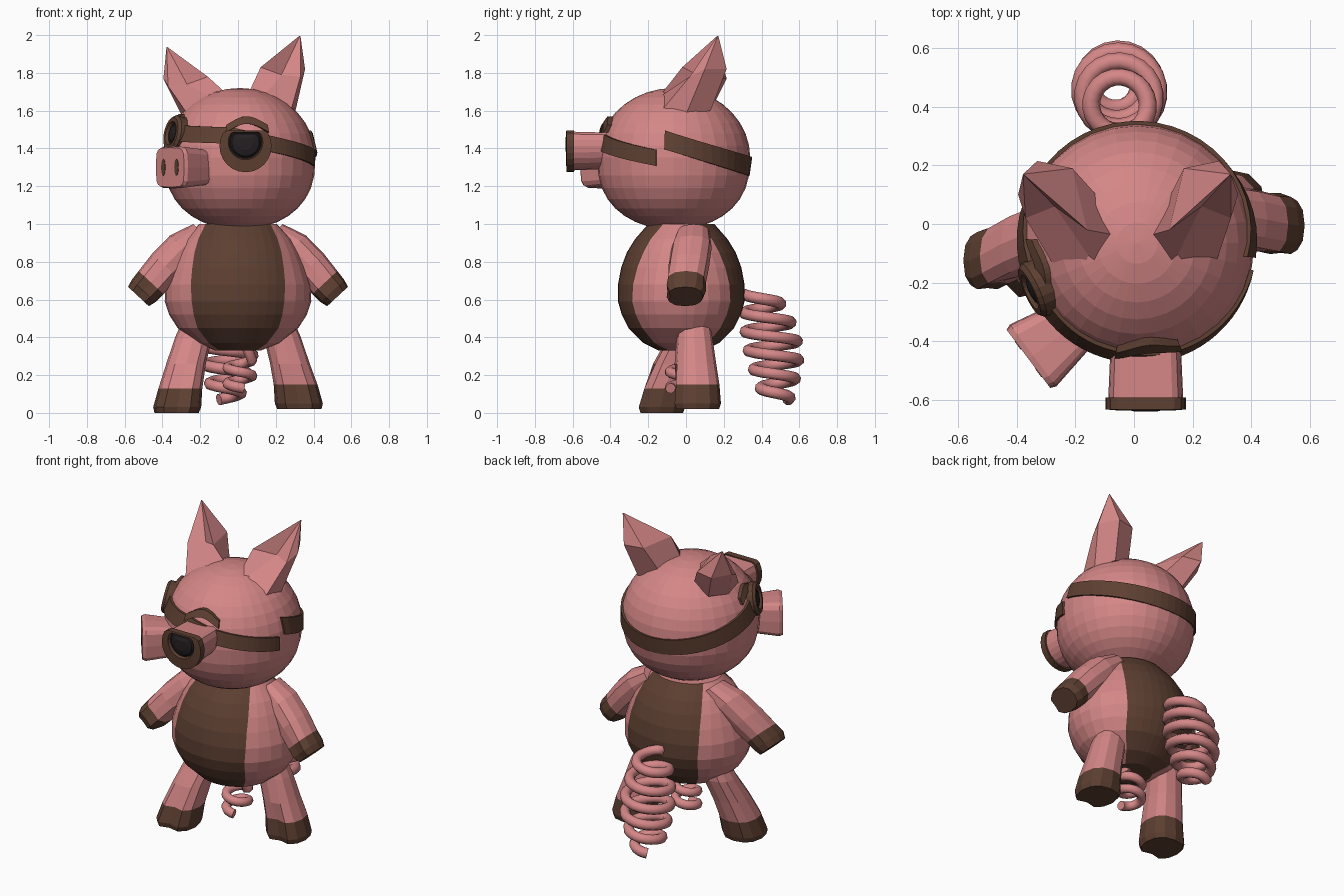
import bpy, bmesh
from math import sin, cos, asin, pi, radians, sqrt, copysign
from mathutils import Vector

if "Cube" in bpy.data.objects:
    bpy.data.objects.remove(bpy.data.objects["Cube"])


def material(name, colour):
    mat = bpy.data.materials.new(name)
    mat.use_nodes = True
    mat.diffuse_color = (*colour, 1)
    mat.node_tree.nodes["Principled BSDF"].inputs["Base Color"].default_value = (*colour, 1)
    return mat


PINK, BROWN, DARK = range(3)
MATERIALS = [material("pink skin", (0.66, 0.24, 0.24)),
             material("dark brown", (0.11, 0.05, 0.031)),
             material("near black", (0.018, 0.014, 0.016))]


def finish(name, bm):
    bmesh.ops.recalc_face_normals(bm, faces=bm.faces)
    mesh = bpy.data.meshes.new(name)
    bm.to_mesh(mesh)
    bm.free()
    for mat in MATERIALS:
        mesh.materials.append(mat)
    bpy.context.collection.objects.link(bpy.data.objects.new(name, mesh))


def loft(name, rings, colour=lambda band, seg: PINK, end=PINK):
    """Skin a list of equal rings and cap both ends."""
    bm = bmesh.new()
    loops = [[bm.verts.new(p) for p in ring] for ring in rings]
    n = len(loops[0])
    for band, (a, b) in enumerate(zip(loops, loops[1:])):
        for s in range(n):
            t = (s + 1) % n
            face = bm.faces.new((a[s], a[t], b[t], b[s]))
            face.material_index = colour(band, s)
    bm.faces.new(loops[0]).material_index = colour(0, 0)
    bm.faces.new(loops[-1]).material_index = end
    finish(name, bm)


def ring(centre, u, v, ru, rv, n=12, power=1.0, top=1.0, notch=1.0):
    """Ellipse, or rounded box when power < 1; top clips it, notch dents one corner."""
    points = []
    for k in range(n):
        c, s = cos(2 * pi * k / n), sin(2 * pi * k / n)
        c, s = copysign(abs(c) ** power, c), min(copysign(abs(s) ** power, s), top)
        if k == n // 2:
            c *= notch
        points.append(Vector(centre) + Vector(u) * ru * c + Vector(v) * rv * s)
    return points


X, Y, Z = Vector((1, 0, 0)), Vector((0, 1, 0)), Vector((0, 0, 1))

# Body: brown belly and back panels follow a curved edge
FRONT, SIDE = 10, 8
body_rings = []
for z, rx, ry, w in [(0.33, 0.12, 0.12, 0.1), (0.37, 0.22, 0.2, 0.155),
                     (0.45, 0.32, 0.28, 0.215), (0.52, 0.365, 0.315, 0.235),
                     (0.59, 0.388, 0.335, 0.245), (0.68, 0.385, 0.335, 0.25),
                     (0.77, 0.355, 0.318, 0.242), (0.85, 0.32, 0.288, 0.23),
                     (0.92, 0.28, 0.245, 0.21), (1.0, 0.205, 0.175, 0.172)]:
    a = asin(w / rx)
    angles = [-a + 2 * a * i / FRONT for i in range(FRONT)]
    angles += [a + (pi - 2 * a) * i / SIDE for i in range(SIDE)]
    angles += [t + pi for t in angles]
    body_rings.append([(rx * sin(t), -0.025 - ry * cos(t), z) for t in angles])
loft("body", body_rings,
     lambda band, s: BROWN if s % (FRONT + SIDE) < FRONT else PINK)

# Head, with a fuller lower half
HEAD, SIZE = Vector((0.01, -0.065, 1.352)), Vector((0.4, 0.405, 0.368))
bm = bmesh.new()
bmesh.ops.create_uvsphere(bm, u_segments=32, v_segments=18, radius=1)
for vert in bm.verts:
    if vert.co.z < -0.001:
        vert.co.z = -1.04 * abs(vert.co.z) ** 0.8
    vert.co = HEAD + vert.co * SIZE
finish("head", bm)


def head_point(angle, z, lift):
    """Point over the head; angle runs from the front towards the left side."""
    r = sqrt(max(0, 1 - ((z - HEAD.z) / SIZE.z) ** 2)) + lift
    return Vector((HEAD.x + SIZE.x * r * sin(angle), HEAD.y - SIZE.y * r * cos(angle), z))


def band(name, start, stop, height, half, lift=0.028, steps=28):
    rings = []
    for i in range(steps + 1):
        t = i / steps
        a = radians(start + (stop - start) * t)
        z = height(a, t)
        rings.append([head_point(a, z + dz, l) for dz, l in
                      [(-half, -0.04), (-half, lift), (half, lift), (half, -0.04)]])
    loft(name, rings, lambda b, s: BROWN, BROWN)


# Straps and brows wrapped on the head
band("front_strap", -62, 77, lambda a, t: 1.48 - 0.03 * t - 0.1 * max(0, t - 0.4) / 0.6, 0.043)
band("back_strap", 83, 286, lambda a, t: 1.43 + 0.125 * cos(a), 0.05)
band("left_brow", -11, 23, lambda a, t: 1.505 + 0.045 * sin(pi * t), 0.02, 0.06, 10)
band("right_brow", -92, -58, lambda a, t: 1.525 + 0.04 * sin(pi * t), 0.018, 0.045, 10)


# Bulging left eye: clipped tube, rim and pupil
def eye_ring(y, r, dz=0.0):
    return ring((0.04, y, 1.412 + dz), X, Z, r, r, 24, top=0.6)


loft("left_eye_tube", [eye_ring(-0.3, 0.115), eye_ring(-0.6, 0.128)])
loft("left_eye_rim", [eye_ring(-0.592, 0.138), eye_ring(-0.632, 0.138),
                      eye_ring(-0.636, 0.092, 0.02), eye_ring(-0.618, 0.086, 0.02)],
     lambda b, s: BROWN, DARK)
loft("left_pupil", [eye_ring(-0.616, 0.082, 0.02), eye_ring(-0.63, 0.072, 0.02),
                    eye_ring(-0.639, 0.04, 0.02)], lambda b, s: DARK, DARK)

# Right eye: ring and lens lying on the side of the head
out = Vector((-0.89, -0.41, 0.2)).normalized()
side = out.cross(Z).normalized()
up = side.cross(out)
spot = Vector((-0.33, -0.22, 1.475))
loft("right_eye_ring", [ring(spot + out * d, side, up, r, r, 20) for d, r in
                        [(-0.05, 0.1), (0.015, 0.1), (0.03, 0.086), (0.03, 0.064), (0.015, 0.056)]],
     lambda b, s: BROWN, DARK)
loft("right_pupil", [ring(spot + out * d, side, up, r, r, 16) for d, r in
                     [(0.01, 0.05), (0.022, 0.042), (0.028, 0.02)]],
     lambda b, s: DARK, DARK)

# Snout flaring to a flat face with two nostrils
nose, across = Vector((-0.8, -0.6, 0)), Vector((0.6, -0.8, 0))
tip = Vector((-0.36, -0.46, 1.3))
loft("snout", [ring(tip + nose * d, across, Z, w, h, 16, 0.42) for d, w, h in
               [(-0.2, 0.095, 0.095), (-0.02, 0.132, 0.112), (0.0, 0.124, 0.105)]])
for label, s in (("right", -1), ("left", 1)):
    spot = tip + across * 0.058 * s
    loft(label + "_nostril", [ring(spot + nose * d, across, Z, 0.018, 0.045, 12)
                              for d in (-0.004, 0.002)], lambda b, k: BROWN, BROWN)

# Ears: folded six-sided shells
EAR_BASE = [(0.05, -0.04, 1.68), (0.13, -0.145, 1.67), (0.28, -0.13, 1.6),
            (0.3, 0.0, 1.58), (0.25, 0.13, 1.6), (0.12, 0.09, 1.64)]
EAR_MID = [(0.12, -0.02, 1.83), (0.23, 0.06, 1.79), (0.33, 0.02, 1.78),
           (0.355, 0.1, 1.82), (0.29, 0.215, 1.82), (0.17, 0.19, 1.82)]
EAR_TIP = Vector((0.33, 0.17, 2.0))
for label, flip, shift in (("left", 1, 0.0), ("right", -1, 0.05)):
    place = lambda p, k: Vector((flip * (p[0] + 0.8 * k * shift), p[1], p[2] - k * shift))
    end = [EAR_TIP.lerp(Vector(p), 0.02) for p in EAR_MID]
    loft(label + "_ear", [[place(p, k) for p in points]
                          for k, points in ((0, EAR_BASE), (1, EAR_MID), (1.2, end))])


# Limbs: pink sleeves ending in brown hooves
def limb(name, axis, sections, notch):
    v = Vector(axis).cross(Y).normalized()
    rings = [ring(p, Y, v, ru, rv, 12, 0.85, notch=notch if i > 2 else 1)
             for i, (p, ru, rv) in enumerate(sections)]
    loft(name, rings, lambda b, s: BROWN if b > 2 else PINK, BROWN)


for label, s, dy in (("left", 1, 0.0), ("right", -1, -0.12)):
    limb(label + "_arm", (0.68 * s, 0, -0.73),
         [((0.19 * s, 0.04 + dy * 0.3, 0.955), 0.085, 0.065),
          ((0.29 * s, 0.03 + dy * 0.5, 0.875), 0.106, 0.095),
          ((0.385 * s, 0.015 + dy * 0.7, 0.778), 0.108, 0.095),
          ((0.46 * s, dy * 0.9, 0.69), 0.106, 0.09),
          ((0.5 * s, -0.005 + dy, 0.645), 0.11, 0.086),
          ((0.527 * s, -0.005 + dy, 0.616), 0.094, 0.075)], 0.85)

for label, s, dy, drop in (("left", 1, 0.0, 0.0), ("right", -1, -0.19, 0.02)):
    limb(label + "_leg", (0, 0, -1),
         [((0.2 * s, 0.04 + dy * 0.1, 0.52), 0.08, 0.08),
          ((0.235 * s, 0.045 + dy * 0.25, 0.4), 0.095, 0.098),
          ((0.275 * s, 0.05 + dy * 0.6, 0.26), 0.11, 0.105),
          ((0.305 * s, 0.055 + dy * 0.88, 0.15 - drop), 0.122, 0.116),
          ((0.322 * s, 0.055 + dy, 0.05 - drop), 0.13, 0.127),
          ((0.325 * s, 0.055 + dy, 0.02 - drop), 0.12, 0.117)], 0.75)


# Springy tail and the small curl beneath the body
def coil(name, points, thickness):
    data = bpy.data.curves.new(name, "CURVE")
    data.dimensions = "3D"
    data.bevel_depth = thickness
    data.bevel_resolution = 2
    data.use_fill_caps = True
    spline = data.splines.new("POLY")
    spline.points.add(len(points) - 1)
    for point, co in zip(spline.points, points):
        point.co = (*co, 1)
    spline.use_smooth = True
    data.materials.append(MATERIALS[PINK])
    bpy.context.collection.objects.link(bpy.data.objects.new(name, data))


def helix(turns, start, stop, radius, phase=0.0, bow=0.0):
    count = int(turns * 22)
    points = []
    for i in range(count + 1):
        t = i / count
        a = phase + 2 * pi * turns * t
        r = radius(t)
        points.append(Vector(start).lerp(Vector(stop), t)
                      + Vector((r * cos(a), r * sin(a) + bow * sin(pi * t), 0)))
    return points


coil("tail", [(0, 0.24, 0.57)] + helix(
    5.6, (-0.04, 0.39, 0.63), (-0.06, 0.48, 0.07),
    lambda t: 0.08 + 0.055 * sin(pi * min(1, t * 1.05)) - 0.01 * t ** 4, -pi / 2, 0.025), 0.031)
coil("under_curl", [(0.03, 0, 0.38)] + helix(
    1.8, (0.01, -0.02, 0.28), (0.01, -0.02, 0.13), lambda t: 0.065), 0.028)
